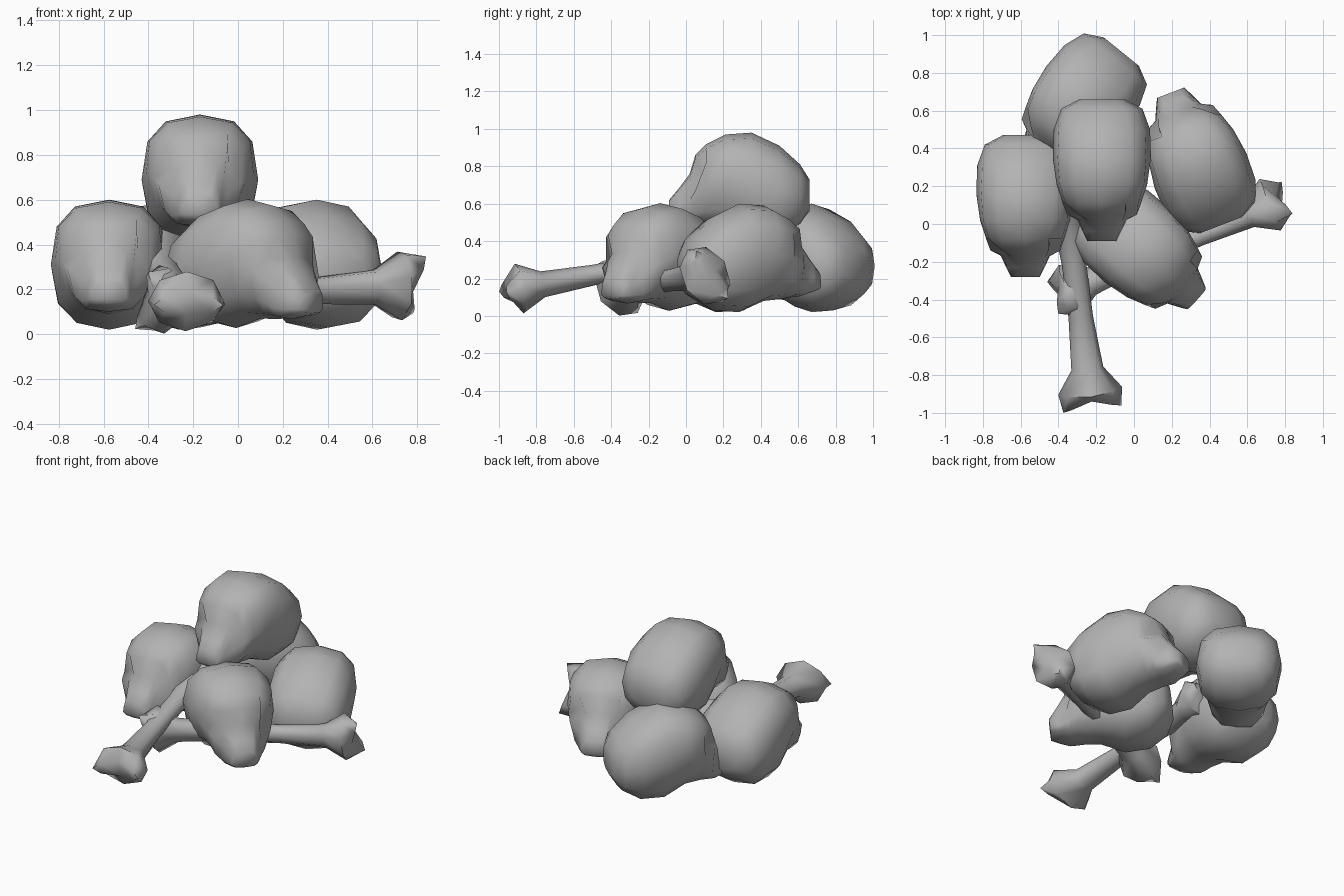
import bpy, bmesh, math
from mathutils import Vector, Matrix

cube = bpy.data.objects.get("Cube")
if cube:
    bpy.data.objects.remove(cube)

# Single bone colour
grey = bpy.data.materials.new("bone_grey")
grey.use_nodes = True
grey.diffuse_color = (0.45, 0.45, 0.45, 1)
grey.node_tree.nodes["Principled BSDF"].inputs["Base Color"].default_value = grey.diffuse_color


def loft(bm, rings):
    """Skin a list of equal-length point rings and cap both ends."""
    loops = [[bm.verts.new(p) for p in ring] for ring in rings]
    n = len(loops[0])
    for a, b in zip(loops, loops[1:]):
        for i in range(n):
            j = (i + 1) % n
            bm.faces.new((a[i], a[j], b[j], b[i]))
    caps = [bm.faces.new(loops[0]), bm.faces.new(loops[-1])]
    bmesh.ops.recalc_face_normals(bm, faces=bm.faces[:])
    return caps


def finish(bm, name, matrix):
    mesh = bpy.data.meshes.new(name)
    bm.to_mesh(mesh)
    bm.free()
    mesh.materials.append(grey)
    obj = bpy.data.objects.new(name, mesh)
    bpy.context.collection.objects.link(obj)
    obj.matrix_world = matrix
    bpy.context.view_layer.objects.active = obj
    obj.select_set(True)
    bpy.ops.object.shade_smooth_by_angle(angle=math.radians(75))
    obj.select_set(False)


# Skull sections from muzzle to back: y, bottom, top, lower and upper half width
SKULL = [
    (-0.38, 0.12, 0.22, 0.09, 0.07), (-0.33, 0.10, 0.28, 0.12, 0.09),
    (-0.27, 0.08, 0.36, 0.15, 0.12), (-0.24, 0.08, 0.46, 0.16, 0.19),
    (-0.18, 0.07, 0.52, 0.17, 0.215), (-0.08, 0.06, 0.57, 0.19, 0.25),
    (0.06, 0.00, 0.58, 0.25, 0.262), (0.21, 0.01, 0.51, 0.255, 0.255),
    (0.32, 0.08, 0.41, 0.215, 0.215), (0.37, 0.16, 0.33, 0.12, 0.12)]


def squircle(angle, power):
    c, s = math.cos(angle), math.sin(angle)
    return (math.copysign(abs(c) ** power, c), math.copysign(abs(s) ** power, s))


def skull(name, location, turn, pitch=0):
    bm = bmesh.new()
    rings = []
    for y, low, high, jaw, brow in SKULL:
        ring = []
        for i in range(12):
            # The muzzle is boxier than the cranium
            u, v = squircle(math.tau * i / 12, 0.62 if y < -0.2 else 0.78)
            half = jaw + (brow - jaw) * min(1, (v + 1) / 1.2)
            ring.append((half * u, y, (low + high) / 2 + (high - low) / 2 * v))
        rings.append(ring)
    loft(bm, rings)
    # Eye sockets: sink the brow corner on each side
    for side in (-1, 1):
        target = Vector((side * 0.16, -0.24, 0.37))
        eye = min(bm.verts, key=lambda v: (v.co - target).length)
        eye.co = (side * 0.13, -0.19, 0.34)
    rot = Matrix.Rotation(math.radians(turn), 4, 'Z') @ Matrix.Rotation(math.radians(pitch), 4, 'X')
    finish(bm, name, Matrix.Translation(location) @ rot)


def long_bone(name, start, end, roll):
    start, end = Vector(start), Vector(end)
    length = (end - start).length
    # Half of the bone: distance from end, half width, half height, notch depth
    half = [(0.0, 0.155, 0.05, 0.05), (0.10, 0.17, 0.135, -0.01),
            (0.22, 0.085, 0.07, 0), (0.5, 0.065, 0.055, 0)]
    stations = half + [(length - d, w, h, -n) for d, w, h, n in reversed(half)]
    rings = []
    for d, w, h, notch in stations:
        ring = []
        for i in range(8):
            c, s = math.cos(math.tau * i / 8), math.sin(math.tau * i / 8)
            ring.append((w * c, h * s, d + notch * (1 - abs(c))))
        rings.append(ring)
    bm = bmesh.new()
    caps = loft(bm, rings)
    bmesh.ops.triangulate(bm, faces=caps)
    axis = (end - start).normalized()
    across = axis.cross(Vector((0, 0, 1))).normalized()
    up = across.cross(axis)
    frame = Matrix((across, -up, axis)).transposed().to_4x4()
    twist = Matrix.Rotation(math.radians(roll), 4, 'Z')
    finish(bm, name, Matrix.Translation(start) @ frame @ twist)


# Pile of five skulls
skull("top_skull", (-0.17, 0.29, 0.40), 0)
skull("right_front_skull", (-0.575, 0.10, 0.02), 0)
skull("middle_front_skull", (0.035, -0.13, 0.02), 48, 7)
skull("left_back_skull", (0.33, 0.34, 0.02), -159)
skull("right_back_skull", (-0.30, 0.625, 0.02), -39)

# Crossed bones beneath the skulls
long_bone("front_bone", (-0.22, -0.98, 0.13), (-0.38, 0.28, 0.36), 0)
long_bone("side_bone", (0.81, 0.14, 0.22), (-0.43, -0.39, 0.15), 55)
